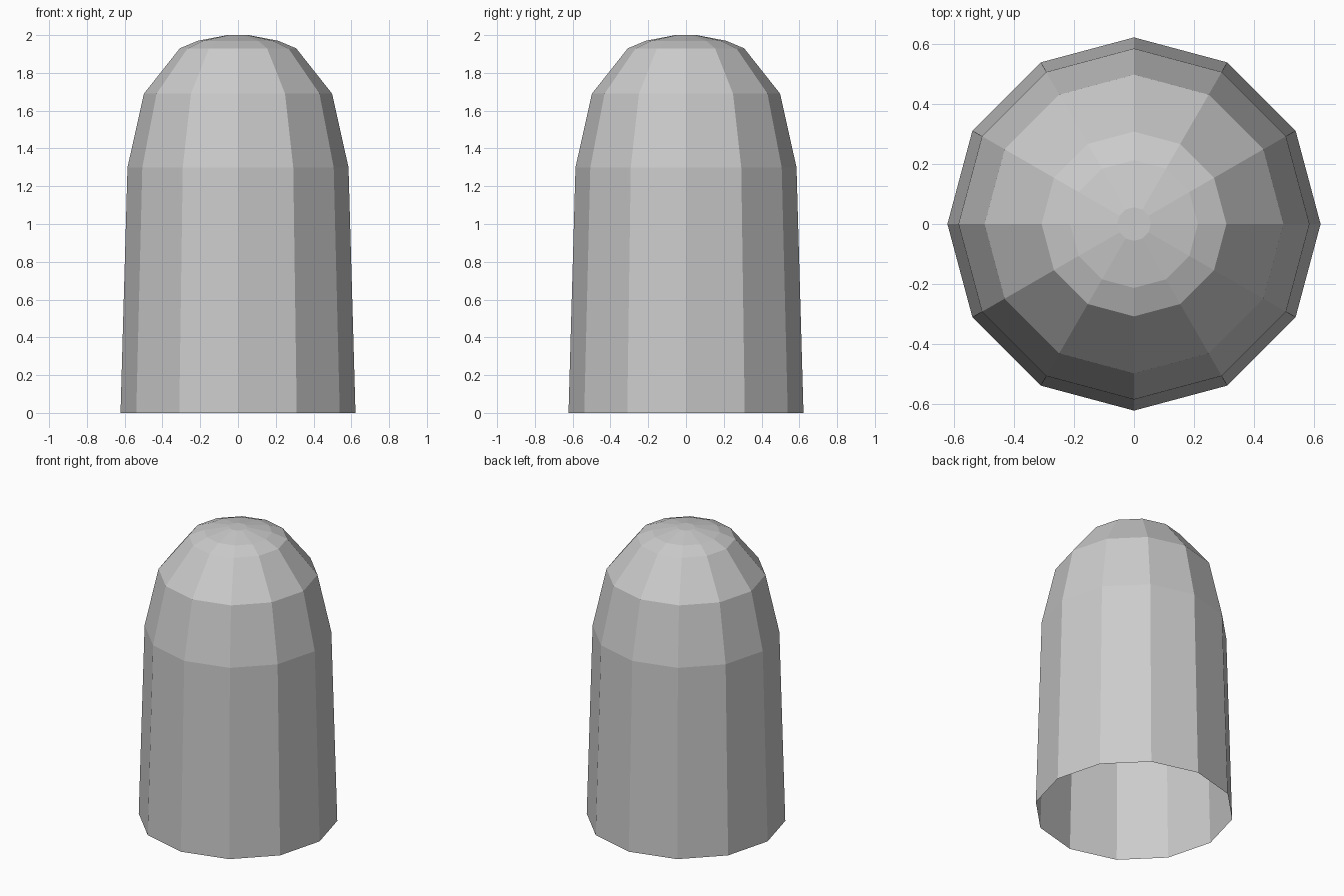
import bpy, bmesh
from math import cos, sin, pi

if "Cube" in bpy.data.objects:
    bpy.data.objects.remove(bpy.data.objects["Cube"])

SIDES = 12
# (radius, height) profile from open rim to crown
PROFILE = [(0.622, 0.0), (0.585, 1.30), (0.498, 1.69),
           (0.308, 1.93), (0.213, 1.97), (0.056, 2.0)]

# Open-bottomed domed shell: rings bridged with flat quads
bm = bmesh.new()
rings = [[bm.verts.new((r * cos(2 * pi * i / SIDES), r * sin(2 * pi * i / SIDES), z))
          for i in range(SIDES)] for r, z in PROFILE]
for low, high in zip(rings, rings[1:]):
    for i in range(SIDES):
        j = (i + 1) % SIDES
        bm.faces.new((low[i], low[j], high[j], high[i]))

# Small flat cap at the crown
bm.faces.new(rings[-1])

mesh = bpy.data.meshes.new("domed_shell")
bm.to_mesh(mesh)
bm.free()
shell = bpy.data.objects.new("domed_shell", mesh)
bpy.context.collection.objects.link(shell)
